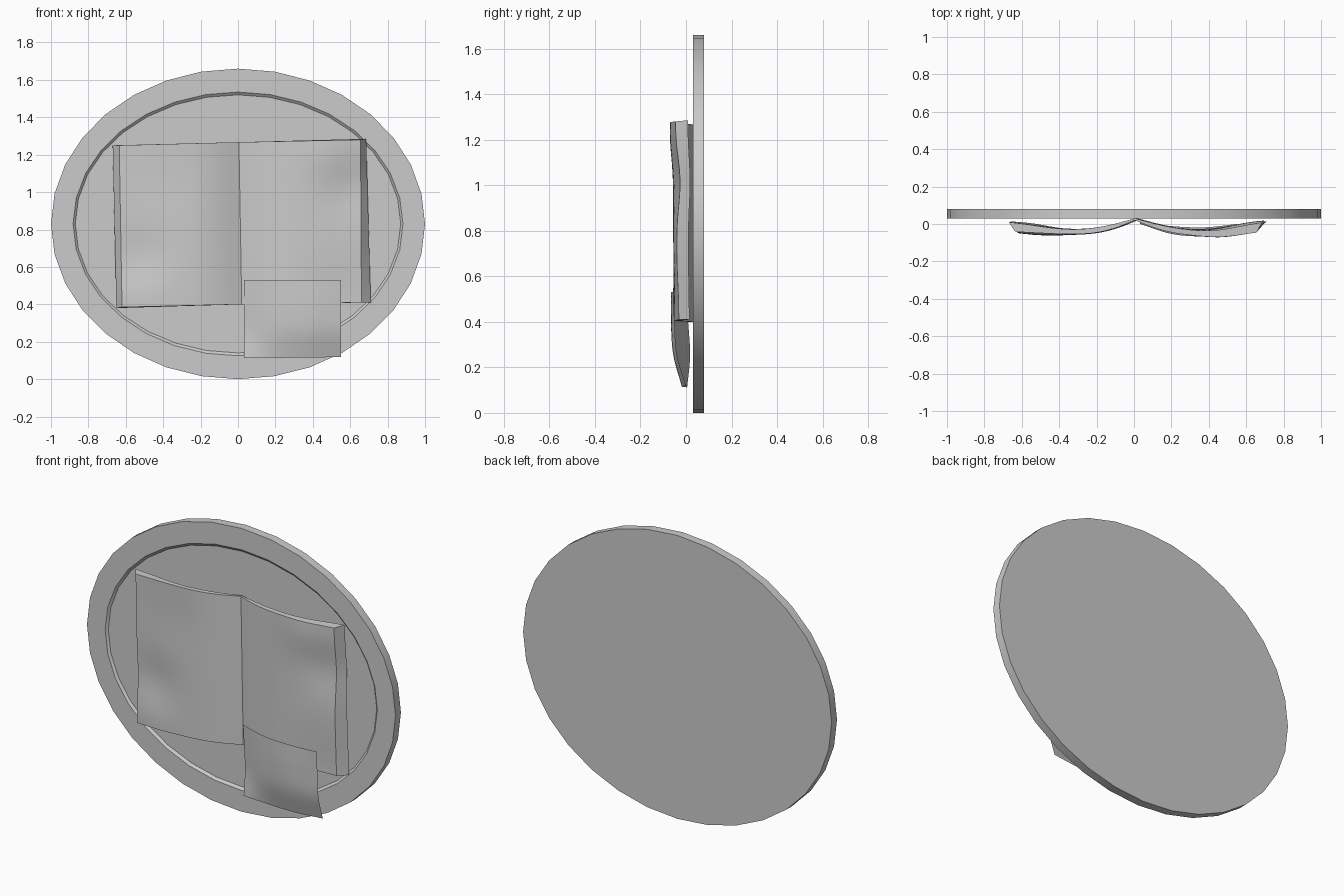
import bpy, bmesh, math

if "Cube" in bpy.data.objects:
    bpy.data.objects.remove(bpy.data.objects["Cube"])

CZ, RX, RZ, SIDES = 0.83, 1.0, 0.83, 32


def finish(name, bm, smooth=True):
    bmesh.ops.recalc_face_normals(bm, faces=bm.faces)
    me = bpy.data.meshes.new(name)
    bm.to_mesh(me)
    bm.free()
    ob = bpy.data.objects.new(name, me)
    bpy.context.collection.objects.link(ob)
    if smooth:
        bpy.ops.object.select_all(action='DESELECT')
        ob.select_set(True)
        bpy.context.view_layer.objects.active = ob
        bpy.ops.object.shade_smooth_by_angle(angle=math.radians(35))
    return ob


def spline(p, t):
    # Catmull-Rom through evenly spaced values
    q = [2 * p[0] - p[1]] + list(p) + [2 * p[-1] - p[-2]]
    s = min(max(t, 0), 1) * (len(p) - 1)
    i = min(int(s), len(p) - 2)
    u = s - i
    a, b, c, d = q[i:i + 4]
    return 0.5 * (2 * b + (c - a) * u + (2 * a - 5 * b + 4 * c - d) * u * u
                  + (3 * b - a - 3 * c + d) * u ** 3)


def surface(bm, func, nu, nv):
    g = [[bm.verts.new(func(i / nu, j / nv)) for j in range(nv + 1)]
         for i in range(nu + 1)]
    for i in range(nu):
        for j in range(nv):
            bm.faces.new((g[i][j], g[i + 1][j], g[i + 1][j + 1], g[i][j + 1]))


# oval plaque: back, rim and shallow recessed front
bm = bmesh.new()
rings = []
for rx, rz, y in [(RX, RZ, 0.08), (RX, RZ, 0.03), (0.882, 0.705, 0.03), (0.87, 0.69, 0.042)]:
    rings.append([bm.verts.new((rx * math.sin(k * math.tau / SIDES), y,
                                CZ + rz * math.cos(k * math.tau / SIDES)))
                  for k in range(SIDES)])
for a, b in zip(rings, rings[1:]):
    for k in range(SIDES):
        n = (k + 1) % SIDES
        bm.faces.new((a[k], a[n], b[n], b[k]))
bm.faces.new(rings[0])
bm.faces.new(rings[-1])
finish("oval_plaque", bm)

# open book: two warped page blocks meeting at the spine
FRONT = [0.02, -0.022, -0.048, -0.056, -0.055, -0.049, -0.042]
BACK = [0.03, 0.0, -0.022, -0.030, -0.022, -0.005, 0.010]
# dents and bumps: side, x, z, radius, depth
BUMPS = [(1, 0.48, 1.22, 0.16, -0.018), (1, 0.62, 1.02, 0.15, 0.018),
         (1, 0.55, 0.42, 0.2, 0.014), (-1, 0.52, 0.66, 0.15, 0.016),
         (-1, 0.52, 0.44, 0.15, -0.012), (-1, 0.4, 1.05, 0.2, 0.008)]
# outer edge corners: (x top, z top, x bottom, z bottom) for front and back
EDGES = {-1: ((-0.635, 1.25, -0.62, 0.385), (-0.67, 1.25, -0.65, 0.38)),
         1: ((0.655, 1.28, 0.66, 0.41), (0.685, 1.285, 0.71, 0.41))}


def page_point(side, layer):
    xt, zt, xb, zb = EDGES[side][layer]
    profile = (FRONT, BACK)[layer]

    def f(u, v):
        sx, st, sb = 0.005 + 0.015 * v, 1.267, 0.40
        x = sx + (xt + (xb - xt) * v - sx) * u
        top, bot = st + (zt - st) * u, sb + (zb - sb) * u
        z = top + (bot - top) * v
        y = spline(profile, u)
        for s, bx, bz, r, d in BUMPS:
            if s == side:
                w = math.exp(-((abs(x) - bx) ** 2 + (z - bz) ** 2) / (r * r))
                y += d * w * min(1, u * 2) * (1 - 0.4 * layer)
        return x, y, z
    return f


NU, NV = 16, 20
for side, name in ((-1, "left_pages"), (1, "right_pages")):
    bm = bmesh.new()
    front, back = page_point(side, 0), page_point(side, 1)
    surface(bm, front, NU, NV)
    surface(bm, back, NU, NV)
    for along, n in ((lambda t: (t, 0), NU), (lambda t: (t, 1), NU),
                     (lambda t: (0, t), NV), (lambda t: (1, t), NV)):
        surface(bm, lambda t, w, al=along: (front, back)[round(w)](*al(t)), n, 1)
    bmesh.ops.remove_doubles(bm, verts=bm.verts, dist=0.0001)
    finish(name, bm)

# loose curled note over the lower right of the book
NOTE = [(0.0, -0.054, -0.066, -0.056), (0.01, -0.05, -0.066, -0.05),
        (0.018, -0.04, -0.056, -0.04), (0.005, -0.012, -0.018, 0.0)]


def note_point(u, v):
    y = spline([spline(row, u) for row in NOTE], v)
    return 0.033 + 0.517 * u, y, 0.53 - (0.418 - 0.006 * u) * v


bm = bmesh.new()
surface(bm, note_point, 14, 14)
note = finish("loose_note", bm)
